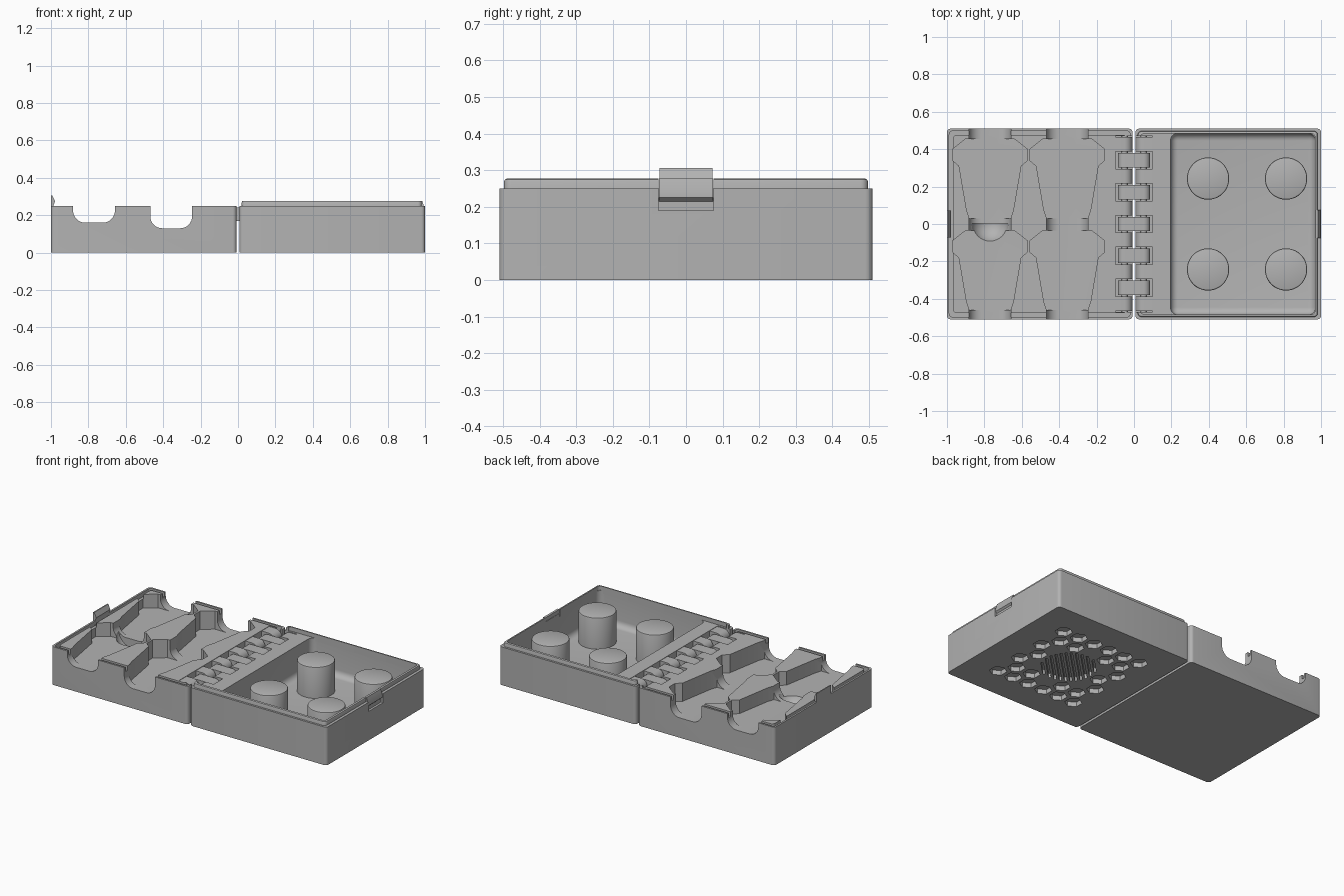
import bpy, bmesh, math
from mathutils import Vector

cube = bpy.data.objects.get("Cube")
if cube:
    bpy.data.objects.remove(cube, do_unlink=True)

grey = bpy.data.materials.new("plain grey")
grey.use_nodes = True
GREY = (0.45, 0.45, 0.45, 1)
grey.diffuse_color = GREY
grey.node_tree.nodes["Principled BSDF"].inputs["Base Color"].default_value = GREY


def finish(name, bm):
    bmesh.ops.recalc_face_normals(bm, faces=bm.faces)
    me = bpy.data.meshes.new(name)
    bm.to_mesh(me)
    bm.free()
    me.materials.append(grey)
    ob = bpy.data.objects.new(name, me)
    bpy.context.collection.objects.link(ob)
    return ob


def add_prism(bm, pts, axis, lo, hi):
    """Extrude a 2D outline along y or z."""
    place = {"y": lambda a, b: (a, lo, b), "z": lambda a, b: (a, b, lo)}[axis]
    face = bm.faces.new([bm.verts.new(place(*p)) for p in pts])
    new = bmesh.ops.extrude_face_region(bm, geom=[face])["geom"]
    step = Vector((0, hi - lo, 0)) if axis == "y" else Vector((0, 0, hi - lo))
    bmesh.ops.translate(bm, vec=step, verts=[v for v in new if isinstance(v, bmesh.types.BMVert)])


def prism(name, pts, axis, lo, hi):
    bm = bmesh.new()
    add_prism(bm, pts, axis, lo, hi)
    return finish(name, bm)


def rounded(x0, x1, y0, y1, r, n=5):
    """Outline of a rectangle with rounded corners."""
    pts = []
    for k, (cx, cy) in enumerate([(x1 - r, y1 - r), (x0 + r, y1 - r), (x0 + r, y0 + r), (x1 - r, y0 + r)]):
        for i in range(n + 1):
            a = math.pi / 2 * (k + i / n)
            pts.append((cx + r * math.cos(a), cy + r * math.sin(a)))
    return pts


def slab(name, x0, x1, y, z0, z1, r=0.02):
    return prism(name, rounded(x0, x1, -y, y, r), "z", z0, z1)


def block(name, x0, x1, y0, y1, z0, z1):
    return prism(name, [(x0, y0), (x1, y0), (x1, y1), (x0, y1)], "z", z0, z1)


def cut(target, cutter):
    mod = target.modifiers.new("cut", "BOOLEAN")
    mod.operation = "DIFFERENCE"
    mod.solver = "EXACT"
    mod.object = cutter
    bpy.context.view_layer.objects.active = target
    bpy.ops.object.modifier_apply(modifier=mod.name)
    bpy.data.objects.remove(cutter, do_unlink=True)


def bevel_edges(ob, width, segments, rule):
    bm = bmesh.new()
    bm.from_mesh(ob.data)
    bmesh.ops.bevel(bm, geom=[e for e in bm.edges if rule(e)], offset=width,
                    segments=segments, profile=0.5, affect="EDGES")
    bm.to_mesh(ob.data)
    bm.free()


H, DEPTH, GAP, HINGE = 0.25, 0.51, 0.008, 0.47
HOLD = [(-0.77, 0.16), (-0.357, 0.13)]          # column centre, pocket floor

# Tray body with a groove around its top
tray = slab("tray", -1, -GAP, DEPTH, 0, H)
groove = slab("groove_cutter", -0.988, -0.02, 0.498, H - 0.03, 0.4)
cut(groove, slab("groove_core", -0.967, -0.041, 0.477, 0, 0.5))
cut(tray, groove)

# Shaped pockets joined by a round-bottomed channel
half = [(0.11, 0.03), (0.125, 0.075), (0.165, 0.31), (0.2, 0.34), (0.2, 0.40), (0.13, 0.455)]
for cx, floor in HOLD:
    for shift in (0, -0.49):
        pts = [(cx + w, y + shift) for w, y in half]
        pts += [(cx - w, y + shift) for w, y in reversed(half)]
        cut(tray, prism("pocket_cutter", pts, "z", floor, 0.4))
    channel = rounded(cx - 0.112, cx + 0.112, floor, 0.5, 0.065, 8)
    cut(tray, prism("channel_cutter", channel, "y", -0.6, 0.6))

# Half-round thumb dip in the outer column
bm = bmesh.new()
bmesh.ops.create_uvsphere(bm, u_segments=32, v_segments=16, radius=0.1)
bmesh.ops.translate(bm, vec=(HOLD[0][0], 0, 0.2), verts=bm.verts)
res = bmesh.ops.bisect_plane(bm, geom=bm.verts[:] + bm.edges[:] + bm.faces[:],
                             plane_co=(0, 0.003, 0), plane_no=(0, 1, 0), clear_outer=True)
bmesh.ops.holes_fill(bm, edges=[e for e in bm.edges if e.is_boundary])
cut(tray, finish("dip_cutter", bm))

# Lid body with a filleted cavity
lid = slab("lid", GAP, 1, DEPTH, 0, H)
cavity = block("cavity_cutter", 0.195, 0.97, -0.485, 0.485, 0.045, 0.5)
bevel_edges(cavity, 0.04, 6, lambda e: min(v.co.z for v in e.verts) < 0.1)
cut(lid, cavity)

# Raised lip, open along the hinge and at the catch
lip = slab("lid_lip", 0.02, 0.982, 0.497, 0.23, 0.277)
bevel_edges(lip, 0.008, 2, lambda e: all(v.co.z > 0.27 for v in e.verts))
cut(lip, slab("lip_core", 0.035, 0.968, 0.483, 0, 0.5))
cut(lip, block("lip_hinge_gap", 0, 0.15, -HINGE, HINGE, 0, 0.5))
cut(lip, block("lip_catch_gap", 0.9, 1.1, -0.075, 0.075, 0, 0.5))

# Four posts in the lid
for i, (px, py) in enumerate([(x, y) for x in (0.396, 0.813) for y in (-0.243, 0.243)]):
    bm = bmesh.new()
    bmesh.ops.create_cone(bm, cap_ends=True, segments=48, radius1=0.113, radius2=0.113, depth=0.22)
    bmesh.ops.translate(bm, vec=(px, py, 0.14), verts=bm.verts)
    post = finish(f"post_{i + 1}", bm)
    bevel_edges(post, 0.008, 2, lambda e: all(v.co.z > 0.24 for v in e.verts))

# Engraved underside: hexagons around a hatched middle
bm = bmesh.new()
S, CX = 0.115, 0.5
for row in range(-3, 4):
    for col in range(-3, 4):
        hx, hy = (col + 0.5 * (row % 2)) * S, row * S * 0.866
        if abs(hx) < 0.3 and abs(hy) < 0.3 and math.hypot(hx, hy) > 0.215:
            ring = [(CX + hx + 0.052 * math.sin(k * math.pi / 3), hy + 0.052 * math.cos(k * math.pi / 3))
                    for k in range(6)]
            add_prism(bm, ring, "z", -0.05, 0.03)
for k in range(-5, 6):
    d = k * 0.03
    run = math.sqrt(0.165 ** 2 - d ** 2)
    corners = [(-run, d - 0.007), (run, d - 0.007), (run, d + 0.007), (-run, d + 0.007)]
    add_prism(bm, [(CX + (u - v) * 0.707, (u + v) * 0.707) for u, v in corners], "z", -0.05, 0.03)
cut(lid, finish("pattern_cutter", bm))

# Hinge trench, knuckles and links
for body, x0, x1 in ((tray, -0.1, 0.1), (lid, -0.1, 0.1)):
    cut(body, block("trench_cutter", x0, x1, -HINGE, HINGE, 0.155, 0.4))
AXIS_X, AXIS_Z, R = 0.051, 0.205, 0.042
seg = 2 * HINGE / 11
for i in range(11):
    y0 = -HINGE + i * seg + 0.004
    y1 = y0 + seg - 0.008
    if i % 2:
        link = rounded(-AXIS_X - R * 0.85, AXIS_X + R * 0.85, AXIS_Z - R * 0.85, AXIS_Z + R * 0.85, R * 0.84, 6)
        prism(f"hinge_link_{i // 2 + 1}", link, "y", y0, y1)
    else:
        for s, side in ((-1, "tray"), (1, "lid")):
            arc = [(s * (AXIS_X - R * math.sin(a)), AXIS_Z + R * math.cos(a))
                   for a in (math.pi * k / 12 for k in range(13))]
            arc += [(s * 0.103, 0.15), (s * 0.103, AXIS_Z + R)]
            prism(f"{side}_knuckle_{i // 2 + 1}", arc, "y", y0, y1)
for s, side in ((-1, "tray"), (1, "lid")):
    prism(f"{side}_hinge_pin", rounded(s * AXIS_X - 0.018, s * AXIS_X + 0.018, AXIS_Z - 0.018,
                                       AXIS_Z + 0.018, 0.017), "y", -HINGE, HINGE)

# Snap clasp on the tray and matching catch on the lid
prism("tray_clasp", [(-1, 0.19), (-0.98, 0.19), (-0.988, 0.25), (-0.978, 0.275), (-0.993, 0.306), (-1, 0.306)],
      "y", -0.073, 0.073)
cut(lid, block("catch_cutter", 0.985, 1.1, -0.075, 0.075, 0.19, 0.4))
prism("lid_catch", [(0.975, 0.215), (0.985, 0.215), (0.996, 0.225), (0.996, 0.24), (0.985, 0.277), (0.97, 0.277)],
      "y", -0.074, 0.074)

# Smooth the curves and keep the edges sharp
bpy.ops.object.select_all(action="DESELECT")
for ob in bpy.context.scene.objects:
    if ob.type == "MESH":
        ob.select_set(True)
        bpy.context.view_layer.objects.active = ob
bpy.ops.object.shade_smooth_by_angle(angle=math.radians(30))
